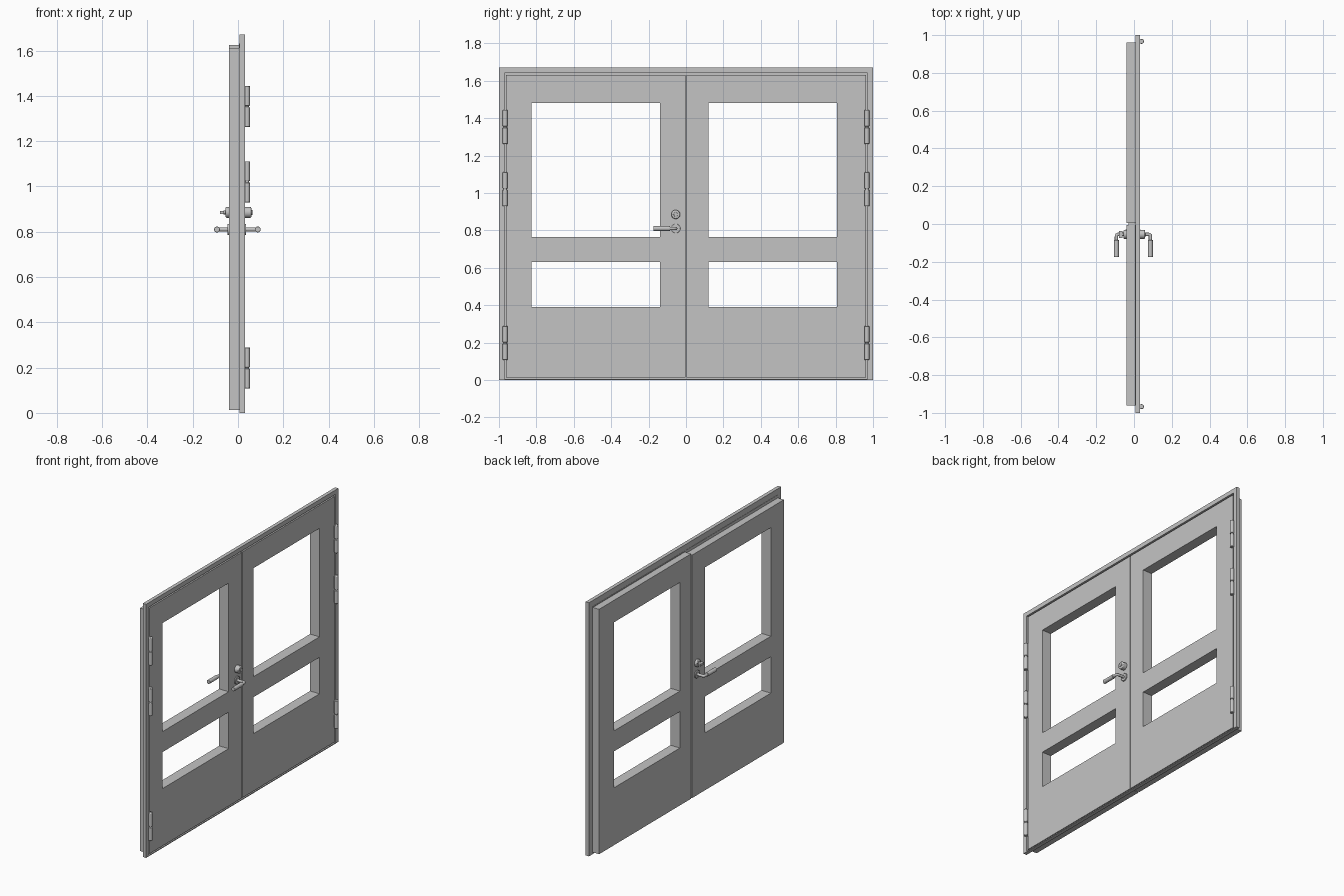
import bpy
from mathutils import Vector

cube = bpy.data.objects.get("Cube")
if cube:
    bpy.data.objects.remove(cube, do_unlink=True)


def material(name, value):
    mat = bpy.data.materials.new(name)
    mat.use_nodes = True
    colour = (value, value, value, 1)
    mat.diffuse_color = colour
    mat.node_tree.nodes["Principled BSDF"].inputs["Base Color"].default_value = colour
    return mat


GREY = material("light grey", 0.55)


def finish(obj, name):
    obj.name = name
    obj.data.materials.append(GREY)
    return obj


def grid_panel(name, x0, x1, ys, zs, holes=()):
    """Slab in the YZ plane, built on a grid of cells with some cells left open."""
    verts = [(x, y, z) for x in (x0, x1) for y in ys for z in zs]
    ny, nz = len(ys), len(zs)

    def index(side, j, k):
        return (side * ny + j) * nz + k

    cells = {(j, k) for j in range(ny - 1) for k in range(nz - 1)} - set(holes)
    faces = []
    for j, k in cells:
        ring = [(j, k), (j + 1, k), (j + 1, k + 1), (j, k + 1)]
        faces.append([index(1, *p) for p in ring])
        faces.append([index(0, *p) for p in reversed(ring)])
        # Close each border that has no neighbouring cell
        steps = [(0, -1), (1, 0), (0, 1), (-1, 0)]
        for n, (dj, dk) in enumerate(steps):
            if (j + dj, k + dk) not in cells:
                a, b = ring[n], ring[(n + 1) % 4]
                faces.append([index(0, *a), index(0, *b), index(1, *b), index(1, *a)])
    mesh = bpy.data.meshes.new(name)
    mesh.from_pydata(verts, [], faces)
    obj = bpy.data.objects.new(name, mesh)
    bpy.context.collection.objects.link(obj)
    return finish(obj, name)


def rod(name, start, end, radius, bevel=0.0, sides=24):
    start, end = Vector(start), Vector(end)
    axis = end - start
    bpy.ops.mesh.primitive_cylinder_add(vertices=sides, radius=radius, depth=axis.length,
                                        location=(start + end) / 2)
    obj = bpy.context.object
    obj.rotation_euler = axis.to_track_quat('Z', 'Y').to_euler()
    if bevel:
        mod = obj.modifiers.new("rounded rim", 'BEVEL')
        mod.width, mod.segments = bevel, 2
    bpy.ops.object.shade_smooth_by_angle()
    return finish(obj, name)


def tube(name, points, radius):
    """Round bar along a smooth path."""
    curve = bpy.data.curves.new(name, 'CURVE')
    curve.dimensions = '3D'
    curve.bevel_depth, curve.bevel_resolution = radius, 4
    curve.use_fill_caps = True
    spline = curve.splines.new('NURBS')
    spline.points.add(len(points) - 1)
    for p, co in zip(spline.points, points):
        p.co = (*co, 1)
    spline.use_endpoint_u = True
    spline.order_u = 3
    obj = bpy.data.objects.new(name, curve)
    bpy.context.collection.objects.link(obj)
    return finish(obj, name)


# Outer frame: face ring, and a deeper stop ring behind the shadow gap
grid_panel("frame_face", 0.007, 0.031, [-1, -0.97, 0.97, 1], [0, 0.006, 1.641, 1.67], [(1, 1)])
grid_panel("frame_stop", 0.007, 0.016, [-0.98, -0.94, 0.94, 0.98], [0.002, 0.03, 1.6, 1.65], [(1, 1)])

# Two door leaves, each with a tall upper and a low lower opening
openings = [(1, 1), (1, 3)]
rails = [0.39, 0.63, 0.765, 1.48]
for side, ys, top in (("right", [-0.826, -0.139], 1.612), ("left", [0.12, 0.807], 1.625)):
    outer = -0.962 if side == "right" else 0.962
    inner = -0.004 if side == "right" else 0.004
    lo, hi = sorted((outer, inner))
    grid_panel(f"{side}_leaf_face", 0.005, 0.029, [lo, *ys, hi], [0.012, *rails, 1.631], openings)
    grid_panel(f"{side}_leaf_body", -0.04, 0.005, [lo, *ys, hi], [0.012, *rails, top], openings)

# Strip closing the gap between the leaves
grid_panel("meeting_strip", -0.03, 0.018, [-0.01, 0.01], [0.015, 1.605])

# Three two-knuckle hinges on each jamb
for side, y in (("right", -0.967), ("left", 0.967)):
    for n, z in enumerate((0.198, 1.02, 1.353), 1):
        for part, a, b in (("lower", -0.091, -0.003), ("upper", 0.003, 0.091)):
            rod(f"{side}_hinge_{n}_{part}", (0.04, y, z + a), (0.04, y, z + b), 0.013, 0.003)
        rod(f"{side}_hinge_{n}_pin", (0.04, y, z - 0.08), (0.04, y, z + 0.08), 0.008)

# Lever handles and lock fittings on both faces of the right leaf
LOCK_Y, LEVER_Z, LOCK_Z = -0.055, 0.81, 0.885
for label, s, face in (("outside", 1, 0.029), ("inside", -1, 0.04)):
    def at(x, y, z):
        return (s * x, y, z)

    rod(f"{label}_lever_rose", at(face - 0.004, LOCK_Y, LEVER_Z), at(face + 0.007, LOCK_Y, LEVER_Z), 0.025, 0.002)
    reach = 0.087 if s > 0 else 0.093
    tube(f"{label}_lever_neck", [at(face, LOCK_Y, LEVER_Z), at(reach - 0.02, LOCK_Y, LEVER_Z),
                                 at(reach, LOCK_Y, LEVER_Z), at(reach, LOCK_Y - 0.025, LEVER_Z),
                                 at(reach, LOCK_Y - 0.045, LEVER_Z)], 0.009)
    rod(f"{label}_lever_grip", at(reach, LOCK_Y - 0.03, LEVER_Z), at(reach, -0.175, LEVER_Z), 0.013, 0.002)
    depth = 0.03 if s > 0 else 0.015
    rod(f"{label}_lock_rose", at(face - 0.004, LOCK_Y, LOCK_Z), at(face + depth, LOCK_Y, LOCK_Z), 0.024, 0.005)

rod("outside_lock_core", (0.05, LOCK_Y, LOCK_Z), (0.063, LOCK_Y, LOCK_Z), 0.011, 0.001)
rod("inside_turn_stem", (-0.05, LOCK_Y, LOCK_Z), (-0.065, LOCK_Y, LOCK_Z), 0.008)
grid_panel("inside_turn_grip", -0.08, -0.062, [LOCK_Y - 0.018, LOCK_Y + 0.018], [LOCK_Z - 0.007, LOCK_Z + 0.007])
